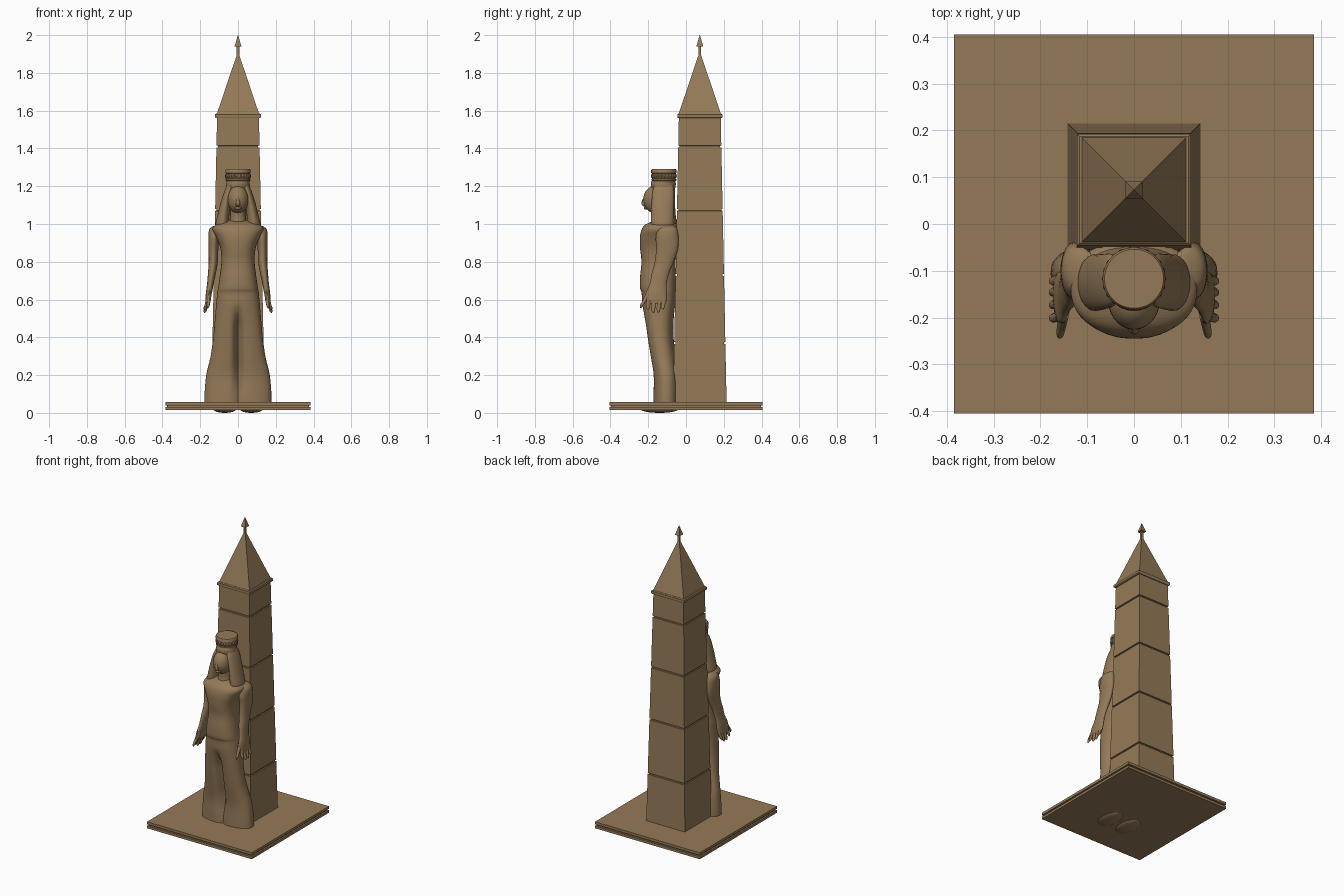
import bpy, bmesh, math
from mathutils import Vector

if "Cube" in bpy.data.objects:
    bpy.data.objects.remove(bpy.data.objects["Cube"])

stone = bpy.data.materials.new("brown stone")
stone.diffuse_color = (0.30, 0.195, 0.098, 1)
stone.use_nodes = True
stone.node_tree.nodes["Principled BSDF"].inputs["Base Color"].default_value = stone.diffuse_color


def finish(name, bm, smooth=False):
    bmesh.ops.recalc_face_normals(bm, faces=bm.faces)
    me = bpy.data.meshes.new(name)
    bm.to_mesh(me)
    bm.free()
    me.materials.append(stone)
    ob = bpy.data.objects.new(name, me)
    bpy.context.collection.objects.link(ob)
    if smooth:
        bpy.context.view_layer.objects.active = ob
        ob.select_set(True)
        bpy.ops.object.shade_smooth_by_angle(angle=math.radians(40))
        ob.select_set(False)
    return ob


def skin(bm, rings):
    vr = [[bm.verts.new(p) for p in r] for r in rings]
    n = len(vr[0])
    for a, b in zip(vr, vr[1:]):
        for i in range(n):
            bm.faces.new((a[i], a[(i + 1) % n], b[(i + 1) % n], b[i]))
    bm.faces.new(vr[0][::-1])
    bm.faces.new(vr[-1])


def square_profile(name, prof, cy):
    """Stack of rectangles (z, half x, half y)."""
    bm = bmesh.new()
    skin(bm, [[(sx * hx, cy + sy * hy, z) for sx, sy in ((-1, -1), (1, -1), (1, 1), (-1, 1))]
              for z, hx, hy in prof])
    return finish(name, bm)


def spline(secs, steps):
    """Catmull-Rom through the section tuples."""
    out = []
    for i in range(len(secs) - 1):
        p = [secs[max(0, min(len(secs) - 1, i + k))] for k in (-1, 0, 1, 2)]
        for s in range(steps):
            t = s / steps
            out.append([0.5 * (2 * b + (c - a) * t + (2 * a - 5 * b + 4 * c - d) * t * t
                               + (3 * b - a - 3 * c + d) * t ** 3) for a, b, c, d in zip(*p)])
    return out + [list(secs[-1])]


def loft(name, secs, n=32, steps=4, power=2.0, shape=None, side=1):
    """Elliptic sections (cx, cy, z, rx, ry), smoothly joined."""
    bm = bmesh.new()
    rings = []
    for cx, cy, z, rx, ry in spline(secs, steps):
        ring = []
        for i in range(n):
            a = 2 * math.pi * i / n
            c, s = math.cos(a), math.sin(a)
            x = cx + rx * math.copysign(abs(c) ** (2 / power), c)
            y = cy + ry * math.copysign(abs(s) ** (2 / power), s)
            if shape:
                y += shape(x, z, s)
            ring.append((side * x, y, z))
        rings.append(ring)
    skin(bm, rings)
    return finish(name, bm, True)


def ellipsoid(name, c, r):
    bm = bmesh.new()
    bmesh.ops.create_uvsphere(bm, u_segments=28, v_segments=16, radius=1)
    for v in bm.verts:
        v.co = Vector(c) + Vector([a * b for a, b in zip(v.co, r)])
    return finish(name, bm, True)


# base slab with a groove round its edge
square_profile("base", [(.014, .385, .405), (.03, .385, .405), (.032, .377, .397), (.038, .377, .397),
                        (.04, .385, .405), (.057, .385, .405)], 0)

# tapered pillar with recessed joints between blocks
def half(z):
    return .142 - .031 * (z - .05) / 1.51

prof = [(.05, half(.05), half(.05))]
for z in (.37, .73, 1.075, 1.41):
    for dz, inset in ((-.005, 0), (-.004, .007), (.004, .007), (.005, 0)):
        h = half(z + dz) - inset
        prof.append((z + dz, h, h))
prof.append((1.563, half(1.563), half(1.563)))
square_profile("pillar", prof, .073)
square_profile("cornice", [(1.56, .116, .116), (1.565, .122, .119), (1.58, .122, .119), (1.585, .116, .114)], .073)
square_profile("spire", [(1.58, .113, .113), (1.9, .005, .005)], .073)
square_profile("finial", [(1.87, .007, .007), (1.94, .007, .007), (1.941, .018, .018), (2.0, .001, .001)], .073)

# draped body: (z, half width, front y, back y)
body = [(.02, .178, -.175, -.035), (.1, .177, -.175, -.033), (.2, .168, -.176, -.036),
        (.3, .145, -.193, -.052), (.4, .131, -.21, -.066), (.5, .122, -.224, -.065),
        (.58, .115, -.233, -.057), (.635, .110, -.235, -.055), (.66, .106, -.243, -.055),
        (.72, .097, -.243, -.055), (.8, .088, -.236, -.055), (.87, .093, -.243, -.048),
        (.93, .115, -.244, -.04), (.975, .135, -.233, -.037), (1.0, .11, -.21, -.045),
        (1.02, .05, -.16, -.07)]


def leg_crease(x, z, s):
    if s >= 0:
        return 0
    k = max(0, min(1, (.57 - z) / .12)) * max(.35, min(1, z / .25))
    return .045 * k * math.exp(-(x / .018) ** 2) + .012 * k * math.exp(-(x / .05) ** 2)


loft("draped_body", [(0, (f + b) / 2, z, w, (b - f) / 2) for z, w, f, b in body],
     n=96, power=2.4, shape=leg_crease)

# paired parts
for side, tag in ((-1, "left"), (1, "right")):
    loft("arm_" + tag, [(.095, -.095, .995, .02, .03), (.118, -.097, .975, .032, .05),
                        (.127, -.1, .93, .030, .06), (.13, -.1, .87, .026, .058),
                        (.131, -.115, .8, .024, .05), (.138, -.135, .74, .021, .046),
                        (.147, -.148, .68, .017, .045), (.154, -.157, .635, .016, .056),
                        (.161, -.155, .595, .012, .052), (.165, -.155, .58, .007, .045)],
         n=24, side=side)
    for i, (y, tip) in enumerate(((-.196, .545), (-.168, .53), (-.141, .532), (-.117, .548))):
        loft(f"finger_{tag}_{i + 1}", [(.158, y, .61, .010, .013), (.166, y - .003, .575, .010, .011),
                                       (.174, y - .005, tip + .01, .008, .009),
                                       (.177, y - .005, tip, .003, .003)], n=10, steps=3, side=side)
    loft("thumb_" + tag, [(.150, -.19, .64, .012, .018), (.154, -.215, .60, .010, .013),
                          (.158, -.235, .57, .008, .009), (.159, -.24, .555, .003, .004)],
         n=10, steps=3, side=side)
    loft("hair_lock_" + tag, [(.084, -.125, .988, .028, .05), (.084, -.125, .998, .036, .06),
                              (.077, -.125, 1.05, .031, .06), (.064, -.123, 1.12, .026, .059),
                              (.048, -.12, 1.18, .022, .056), (.03, -.118, 1.225, .02, .04)],
         side=side)
    ellipsoid("foot_" + tag, (side * .07, -.14, .02), (.06, .1, .02))

# head and neck
loft("neck", [(0, -.135, .99, .05, .05), (0, -.135, 1.04, .04, .043), (0, -.14, 1.12, .04, .045)])
ellipsoid("head", (0, -.16, 1.13), (.056, .066, .074))
loft("nose", [(0, -.213, 1.09, .008, .006), (0, -.223, 1.105, .012, .013), (0, -.22, 1.13, .008, .01),
              (0, -.212, 1.155, .005, .006)], n=12)
ellipsoid("lips", (0, -.213, 1.084), (.018, .01, .008))

# hair behind the face, and crown
loft("back_hair", [(0, -.085, .98, .1, .04), (0, -.09, 1.05, .085, .035), (0, -.1, 1.12, .07, .042),
                   (0, -.118, 1.18, .063, .06), (0, -.12, 1.215, .062, .066), (0, -.118, 1.24, .055, .055)])
bm = bmesh.new()
rings = []
for r, z in ((.060, 1.205), (.062, 1.228), (.066, 1.23), (.066, 1.238), (.062, 1.24), (.063, 1.268),
             (.067, 1.27), (.067, 1.285), (.063, 1.291)):
    rings.append([(r * math.cos(a * math.pi / 24), -.117 + r * math.sin(a * math.pi / 24), z) for a in range(48)])
skin(bm, rings)
finish("crown", bm, True)

bm = bmesh.new()
for i in range(22):
    a = 2 * math.pi * i / 22
    res = bmesh.ops.create_uvsphere(bm, u_segments=8, v_segments=6, radius=.008)
    for v in res["verts"]:
        v.co = Vector((v.co.x, v.co.y, v.co.z * 1.6)) + Vector((.061 * math.cos(a), -.117 + .061 * math.sin(a), 1.254))
finish("crown_beads", bm, True)
